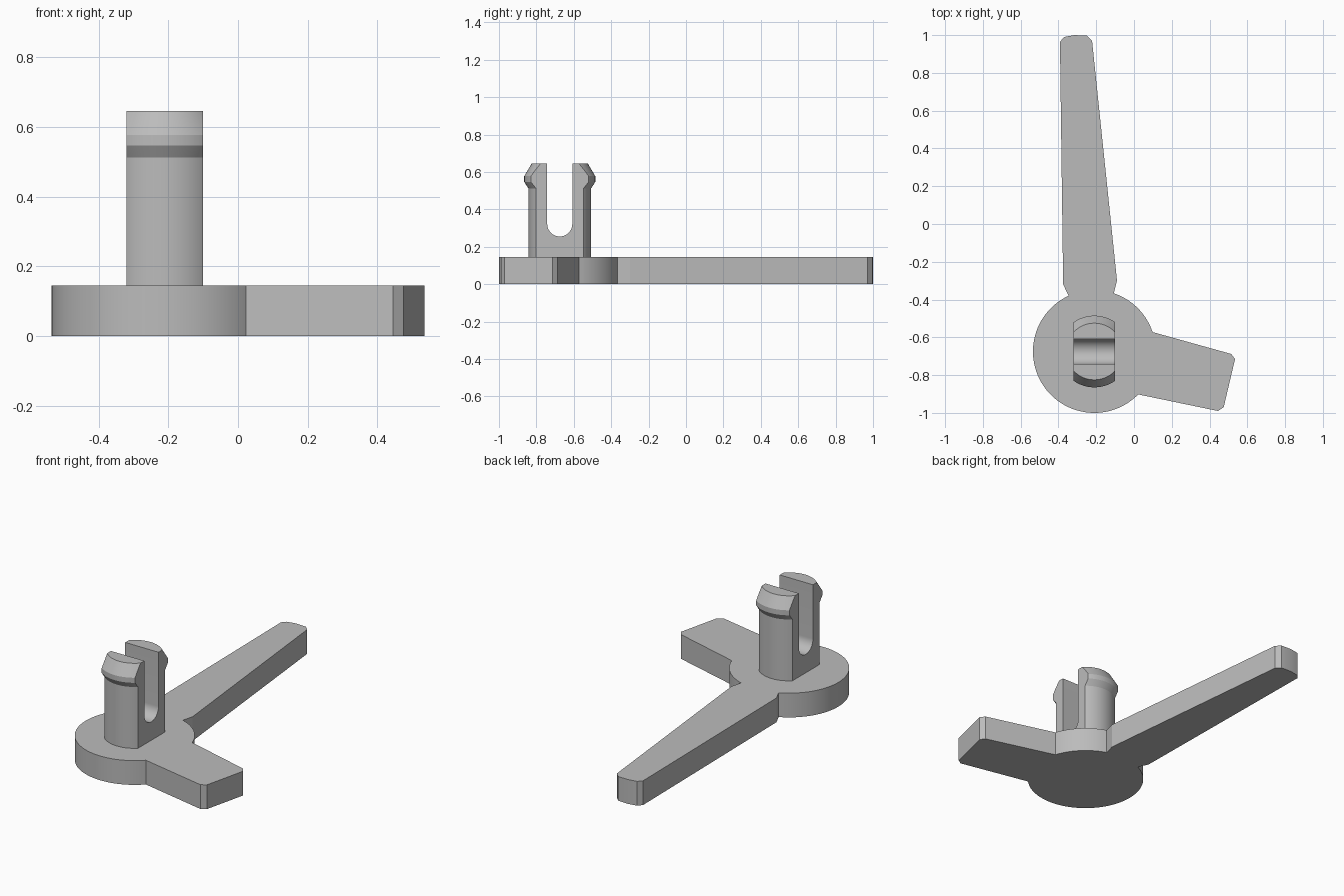
import bpy, bmesh, math
from mathutils import Vector, Matrix

if "Cube" in bpy.data.objects:
    bpy.data.objects.remove(bpy.data.objects["Cube"], do_unlink=True)

grey = bpy.data.materials.new("plain grey")
grey.use_nodes = True
COLOUR = (0.5, 0.5, 0.5, 1)
grey.diffuse_color = COLOUR
grey.node_tree.nodes["Principled BSDF"].inputs["Base Color"].default_value = COLOUR

CENTRE = Vector((-0.21, -0.675))
HUB_R, PLATE_H, TOP = 0.325, 0.145, 0.645


def make(name, bm):
    bmesh.ops.recalc_face_normals(bm, faces=bm.faces[:])
    mesh = bpy.data.meshes.new(name)
    bm.to_mesh(mesh)
    bm.free()
    mesh.materials.append(grey)
    ob = bpy.data.objects.new(name, mesh)
    bpy.context.collection.objects.link(ob)
    return ob


def prism(name, points, direction):
    """Extrude a closed outline along a direction."""
    bm = bmesh.new()
    face = bm.faces.new([bm.verts.new(p) for p in points])
    new = bmesh.ops.extrude_face_region(bm, geom=[face])["geom"]
    bmesh.ops.translate(bm, vec=direction,
                        verts=[v for v in new if isinstance(v, bmesh.types.BMVert)])
    return make(name, bm)


def select(ob):
    bpy.ops.object.select_all(action="DESELECT")
    ob.select_set(True)
    bpy.context.view_layer.objects.active = ob


def smooth(ob):
    select(ob)
    bpy.ops.object.shade_smooth_by_angle(angle=math.radians(20))


def arc(start, end, steps):
    """Hub edge, counter-clockwise between two points near it."""
    a, b = [math.atan2(*reversed(Vector(p) - CENTRE)) for p in (start, end)]
    if b < a:
        b += math.tau
    return [CENTRE + HUB_R * Vector((math.cos(t), math.sin(t)))
            for t in (a + (b - a) * i / steps for i in range(steps + 1))]


# Base plate: round hub with a long tapered arm and a short angled arm
short_arm = [(0.445, -0.99), (0.475, -0.97), (0.535, -0.715), (0.515, -0.688)]
long_arm = [(-0.09, -0.3), (-0.222, 0.97), (-0.25, 0.997), (-0.315, 1.0),
            (-0.37, 0.99), (-0.392, 0.965), (-0.375, -0.32)]
outline = (arc((-0.348, -0.376), (0.02, -0.9), 48) + short_arm
           + arc((0.105, -0.57), (-0.105, -0.36), 14) + long_arm)
plate = prism("base_plate", [(p[0], p[1], 0) for p in outline], (0, 0, PLATE_H))
smooth(plate)

# Clip pin: turned profile with a flared, chamfered head
profile = [(0, PLATE_H - 0.02), (0.168, PLATE_H - 0.02), (0.168, 0.512),
           (0.19, 0.547), (0.19, 0.577), (0.15, TOP), (0, TOP)]
bm = bmesh.new()
verts = [bm.verts.new((r, 0, z)) for r, z in profile]
edges = [bm.edges.new(pair) for pair in zip(verts, verts[1:])]
bmesh.ops.spin(bm, geom=verts + edges, axis=(0, 0, 1), cent=(0, 0, 0),
               angle=math.tau, steps=64)
bmesh.ops.remove_doubles(bm, verts=bm.verts[:], dist=0.0001)
# Flat sides
for side in (-1, 1):
    cut = bmesh.ops.bisect_plane(bm, geom=bm.verts[:] + bm.edges[:] + bm.faces[:],
                                 plane_co=(side * 0.11, 0, 0), plane_no=(side, 0, 0),
                                 clear_outer=True)["geom_cut"]
    bmesh.ops.holes_fill(bm, edges=[e for e in cut if isinstance(e, bmesh.types.BMEdge)])
bmesh.ops.translate(bm, verts=bm.verts[:], vec=(*CENTRE, 0))
pin = make("clip_pin", bm)

# Round-bottomed slot through the pin
half, slot_z = 0.067, 0.322
slot = [(half * math.cos(t), slot_z + half * math.sin(t))
        for t in (math.pi + math.pi * i / 24 for i in range(25))]
slot += [(half, 1), (-half, 1)]
cutter = prism("slot_cutter", [(CENTRE.x - 0.3, CENTRE.y + y, z) for y, z in slot],
               (0.6, 0, 0))
cutter.hide_render = True
mod = pin.modifiers.new("slot", "BOOLEAN")
mod.operation, mod.object, mod.solver = "DIFFERENCE", cutter, "EXACT"
select(pin)
bpy.ops.object.modifier_apply(modifier=mod.name)
bpy.data.objects.remove(cutter, do_unlink=True)
smooth(pin)
